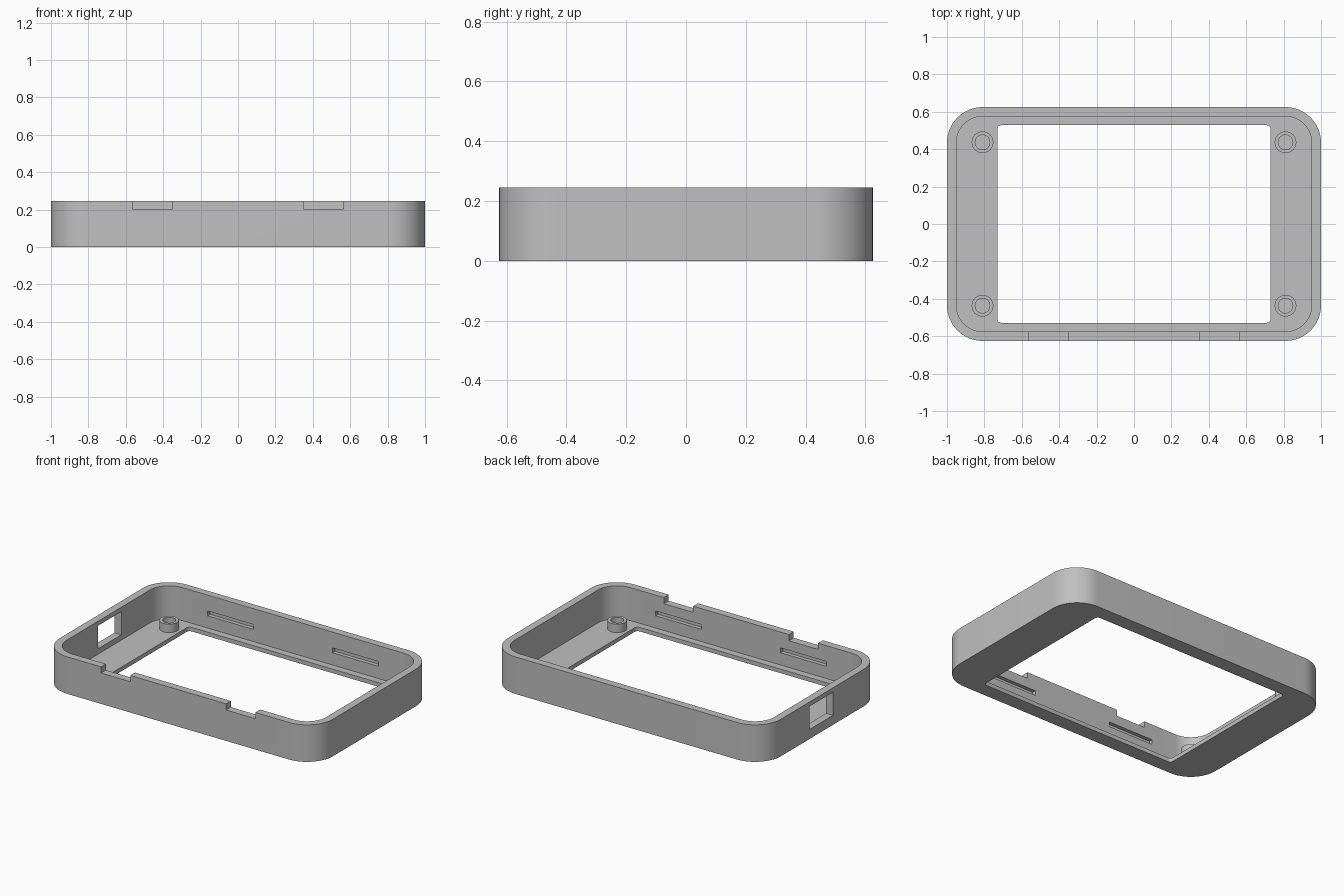
import bpy, bmesh, math

cube = bpy.data.objects.get("Cube")
if cube:
    bpy.data.objects.remove(cube, do_unlink=True)

# One grey material
grey = bpy.data.materials.new("plain grey")
grey.use_nodes = True
colour = (0.53, 0.53, 0.53, 1)
grey.diffuse_color = colour
bsdf = next(n for n in grey.node_tree.nodes if n.type == 'BSDF_PRINCIPLED')
bsdf.inputs["Base Color"].default_value = colour
bsdf.inputs["Roughness"].default_value = 0.6

HALF_X, HALF_Y, HEIGHT = 1.0, 0.625, 0.245
WALL, FLOOR, RADIUS = 0.05, 0.027, 0.19


def rounded_rect(hx, hy, r, steps=16):
    """Counter-clockwise outline of a rectangle with round corners."""
    pts = []
    for i, (sx, sy) in enumerate([(1, 1), (-1, 1), (-1, -1), (1, -1)]):
        for k in range(steps + 1):
            a = math.pi / 2 * (i + k / steps)
            pts.append((sx * (hx - r) + r * math.cos(a),
                        sy * (hy - r) + r * math.sin(a)))
    return pts


def prism(name, outline, z0, z1):
    """Extrude a closed outline from z0 up to z1."""
    bm = bmesh.new()
    base = bm.faces.new([bm.verts.new((x, y, z0)) for x, y in outline])
    top = bmesh.ops.extrude_face_region(bm, geom=[base])["geom"]
    for v in top:
        if isinstance(v, bmesh.types.BMVert):
            v.co.z = z1
    bmesh.ops.recalc_face_normals(bm, faces=bm.faces[:])
    mesh = bpy.data.meshes.new(name)
    bm.to_mesh(mesh)
    bm.free()
    mesh.materials.append(grey)
    obj = bpy.data.objects.new(name, mesh)
    bpy.context.collection.objects.link(obj)
    return obj


def box(name, x0, x1, y0, y1, z0, z1):
    return prism(name, [(x0, y0), (x1, y0), (x1, y1), (x0, y1)], z0, z1)


def activate(obj):
    bpy.ops.object.select_all(action='DESELECT')
    obj.select_set(True)
    bpy.context.view_layer.objects.active = obj


def cut(target, cutter):
    """Subtract the cutter from the target and throw the cutter away."""
    cutter.hide_render = True
    mod = target.modifiers.new("cut", 'BOOLEAN')
    mod.operation, mod.solver, mod.object = 'DIFFERENCE', 'EXACT', cutter
    activate(target)
    bpy.ops.object.modifier_apply(modifier=mod.name)
    bpy.data.objects.remove(cutter, do_unlink=True)


def smooth(obj):
    activate(obj)
    bpy.ops.object.shade_smooth_by_angle(angle=math.radians(30))


# Tray shell: outer body, hollow inside, large opening through the floor
shell = prism("case_shell", rounded_rect(HALF_X, HALF_Y, RADIUS), 0, HEIGHT)
IX, IY = HALF_X - WALL, HALF_Y - WALL
cut(shell, prism("cavity", rounded_rect(IX, IY, RADIUS - WALL), FLOOR, 0.5))
cut(shell, prism("opening", rounded_rect(0.73, 0.528, 0.02, 6), -0.1, 0.1))

for side in (-1, 1):
    # Notches in the rim of the front wall
    cx = side * 0.457
    cut(shell, box("notch", cx - 0.107, cx + 0.107, -0.7, -0.5, 0.204, 0.4))
    # Blind slots on the inner faces of the front and back walls
    for face in (-1, 1):
        y0, y1 = sorted((face * (IY - 0.03), face * (IY + 0.025)))
        cut(shell, box("slot", cx - 0.168, cx + 0.168, y0, y1, 0.108, 0.14))

# Connector window through the side wall
cut(shell, box("window", -1.1, -0.9, -0.108, 0.137, 0.063, 0.215))
smooth(shell)


def circle(cx, cy, r, n=32):
    return [(cx + r * math.cos(2 * math.pi * k / n),
             cy + r * math.sin(2 * math.pi * k / n)) for k in range(n)]


# Hollow screw bosses in the four corners
for x, xn in ((-0.81, "right"), (0.81, "left")):
    for y, yn in ((-0.437, "front"), (0.437, "back")):
        boss = prism(f"screw_boss_{yn}_{xn}", circle(x, y, 0.058), FLOOR - 0.005, 0.083)
        cut(boss, prism("bore", circle(x, y, 0.039), -0.1, 0.2))
        smooth(boss)
